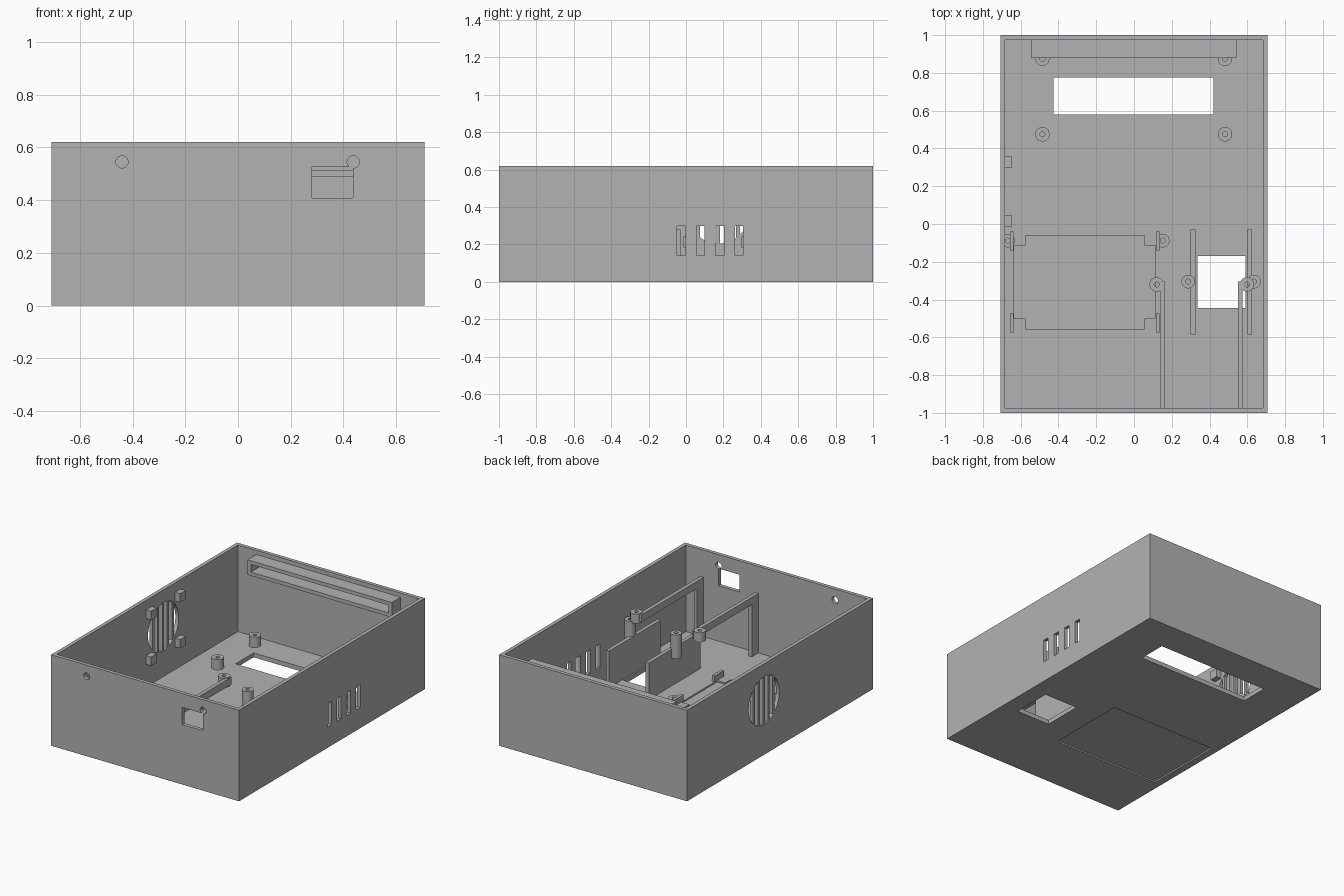
import bpy, bmesh, math
from mathutils import Matrix, Vector

if "Cube" in bpy.data.objects:
    bpy.data.objects.remove(bpy.data.objects["Cube"], do_unlink=True)

grey = bpy.data.materials.new("plain_grey")
grey.use_nodes = True
grey.diffuse_color = (0.45, 0.45, 0.45, 1)
grey.node_tree.nodes["Principled BSDF"].inputs["Base Color"].default_value = (0.45, 0.45, 0.45, 1)

HX, HY, H = 0.708, 1.0, 0.62     # half width, half depth, height
WALL, FLOOR = 0.025, 0.03
IX, IY = HX - WALL, HY - WALL    # inner faces of the walls


def finish(bm, name):
    bmesh.ops.recalc_face_normals(bm, faces=bm.faces)
    mesh = bpy.data.meshes.new(name)
    bm.to_mesh(mesh)
    bm.free()
    mesh.materials.append(grey)
    obj = bpy.data.objects.new(name, mesh)
    bpy.context.collection.objects.link(obj)
    return obj


def box(name, x, y, z):
    """Box from three (low, high) ranges."""
    bm = bmesh.new()
    lo, hi = Vector((x[0], y[0], z[0])), Vector((x[1], y[1], z[1]))
    bmesh.ops.create_cube(bm, size=1, matrix=Matrix.Translation((lo + hi) / 2)
                          @ Matrix.Diagonal((*(hi - lo), 1)))
    return finish(bm, name)


def cylinder(name, centre, radius, depth, axis):
    bm = bmesh.new()
    turn = Matrix.Rotation(math.pi / 2, 4, "Y" if axis == "X" else "X")
    bmesh.ops.create_cone(bm, cap_ends=True, segments=48, radius1=radius, radius2=radius,
                          depth=depth, matrix=Matrix.Translation(centre) @ turn)
    return finish(bm, name)


def smooth(obj):
    bpy.ops.object.select_all(action="DESELECT")
    obj.select_set(True)
    bpy.context.view_layer.objects.active = obj
    bpy.ops.object.shade_smooth_by_angle(angle=math.radians(30))


def post(name, x, y, z0, z1, radius=0.038, hole=0.013):
    """Round standoff with a screw hole, lathed from a rectangle."""
    bm = bmesh.new()
    ring = [bm.verts.new((x + r, y, z)) for r, z in
            ((hole, z0), (radius, z0), (radius, z1), (hole, z1))]
    edges = [bm.edges.new((ring[i], ring[(i + 1) % 4])) for i in range(4)]
    bmesh.ops.spin(bm, geom=ring + edges, cent=(x, y, 0), axis=(0, 0, 1),
                   angle=math.tau, steps=32)
    bmesh.ops.remove_doubles(bm, verts=bm.verts, dist=0.0001)
    smooth(finish(bm, name))


def cut(target, cutter):
    mod = target.modifiers.new("cut", "BOOLEAN")
    mod.operation, mod.solver, mod.object = "DIFFERENCE", "EXACT", cutter
    bpy.context.view_layer.objects.active = target
    bpy.ops.object.modifier_apply(modifier=mod.name)
    bpy.data.objects.remove(cutter, do_unlink=True)


# Open-topped case
case = box("case", (-HX, HX), (-HY, HY), (0, H))
cut(case, box("cavity", (-IX, IX), (-IY, IY), (FLOOR, 1)))

# Floor windows
cut(case, box("long_window", (-0.425, 0.42), (0.58, 0.775), (-1, 0.1)))
cut(case, box("small_window", (0.335, 0.59), (-0.445, -0.17), (-1, 0.1)))

# Shallow recess below and stepped pocket above for the panel
cut(case, box("under_recess", (-0.658, 0.149), (-0.578, -0.016), (-1, 0.01)))
cut(case, box("pocket_wide", (-0.635, 0.115), (-0.5, -0.115), (0.02, 0.1)))
cut(case, box("pocket_long", (-0.575, 0.055), (-0.555, -0.06), (0.02, 0.1)))

# Front wall: two round holes and a square socket
for x in (-0.44, 0.437):
    cut(case, cylinder("round_hole", (x, -HY, 0.545), 0.023, 0.2, "Y"))
cut(case, box("socket_hole", (0.28, 0.437), (-1.1, -0.9), (0.408, 0.525)))

# Vent slots in the left wall
for i in range(4):
    y = -0.048 + 0.103 * i
    cut(case, box("vent_slot", (0.6, 0.8), (y, y + 0.044), (0.142, 0.3)))

# Fan opening with upright bars and four mounting blocks
FAN_Y, FAN_Z, FAN_R = 0.172, 0.37, 0.165
cut(case, cylinder("fan_hole", (-HX, FAN_Y, FAN_Z), FAN_R, 0.2, "X"))
for i in range(-2, 3):
    off = 0.053 * i
    half = math.sqrt(FAN_R ** 2 - off ** 2) + 0.003
    box("fan_bar", (-HX + 0.001, -IX - 0.001), (FAN_Y + off - 0.01, FAN_Y + off + 0.01),
        (FAN_Z - half, FAN_Z + half))
for sy in (-1, 1):
    for sz in (-1, 1):
        y, z = FAN_Y + sy * 0.156, FAN_Z + sz * 0.156
        box("fan_block", (-IX - 0.005, -0.645), (y - 0.03, y + 0.03), (z - 0.03, z + 0.03))

# Open-fronted channel on the back wall
channel = box("back_channel", (-0.545, 0.543), (0.88, IY + 0.005), (0.49, 0.592))
cut(channel, box("channel_slot", (-0.52, 0.518), (0.8, IY), (0.515, 0.567)))

# Short board standoffs around the long window
for x in (-0.485, 0.482):
    for y in (0.475, 0.875):
        post("board_standoff", x, y, FLOOR - 0.005, 0.1)

# Corner clips and small standoffs of the panel
for x in (-0.657, 0.116):
    for y in (-0.14, -0.575):
        box("panel_clip", (x, x + 0.02), (y, y + 0.1), (FLOOR - 0.005, 0.07))
for x in (-0.668, 0.152):
    post("panel_standoff", x, -0.088, FLOOR - 0.005, 0.06, 0.036)

# Upright plates with posts on their outer sides
for x, px in ((0.3, 0.287), (0.6, 0.635)):
    box("upright_plate", (x, x + 0.025), (-0.585, -0.03), (FLOOR - 0.005, 0.28))
    post("plate_post", px, -0.305, 0.22, 0.385, 0.036)

# Raised arms on legs by the front wall, ending in round bosses
for x, px in ((0.138, 0.12), (0.55, 0.598)):
    box("arm", (x, x + 0.025), (-IY - 0.005, -0.305), (0.385, 0.435))
    box("arm_leg", (x, x + 0.025), (-IY - 0.005, -0.905), (FLOOR - 0.005, 0.39))
    post("arm_boss", px, -0.32, 0.375, 0.44)
